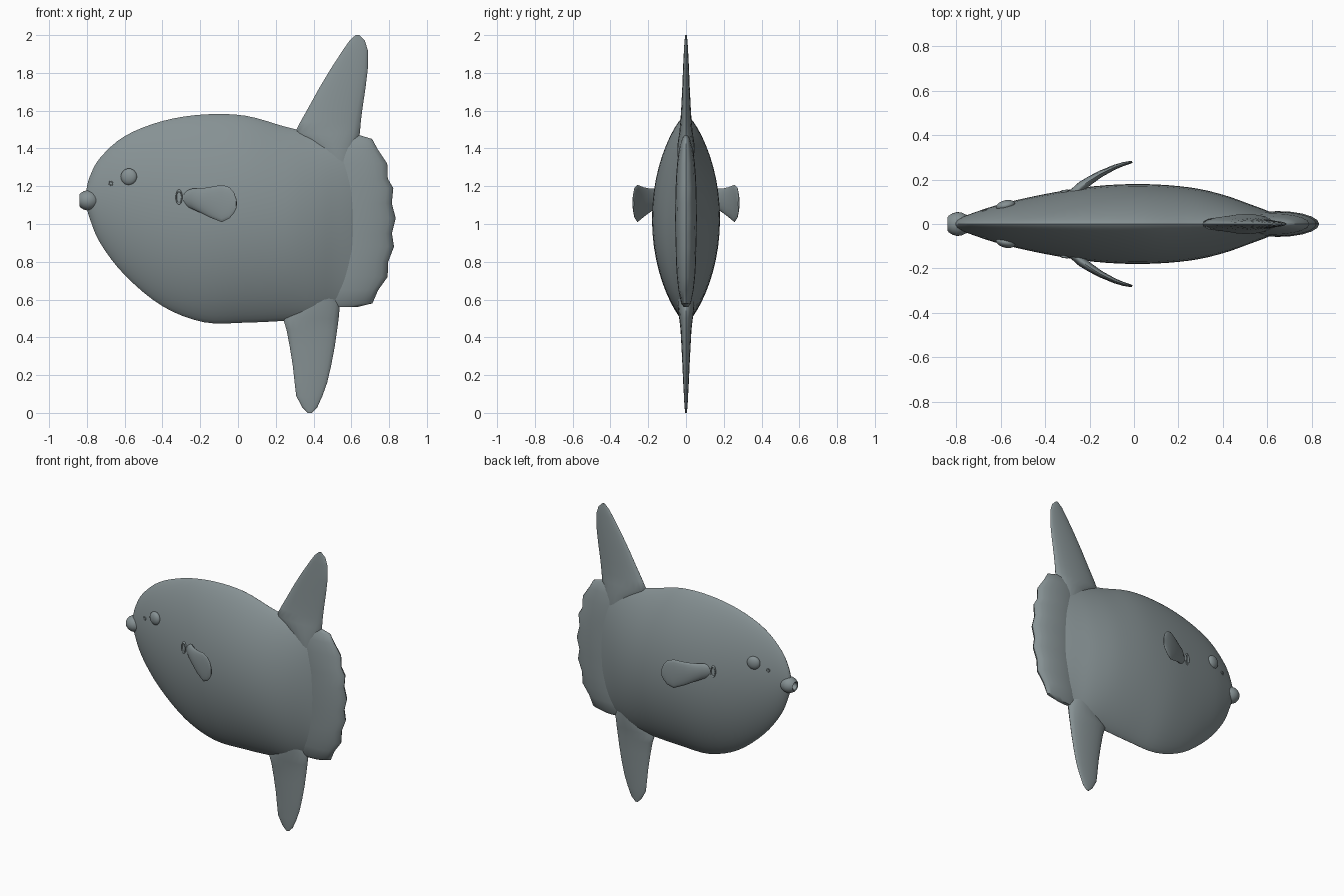
import bpy, bmesh, math
from mathutils import Vector

if "Cube" in bpy.data.objects:
    bpy.data.objects.remove(bpy.data.objects["Cube"])

skin = bpy.data.materials.new("grey skin")
skin.diffuse_color = (0.24, 0.285, 0.295, 1)
skin.use_nodes = True
skin.node_tree.nodes["Principled BSDF"].inputs["Base Color"].default_value = skin.diffuse_color


def loft(name, rings):
    """Skin a list of closed rings and cap both ends."""
    bm = bmesh.new()
    vs = [[bm.verts.new(p) for p in r] for r in rings]
    n = len(rings[0])
    for a, b in zip(vs, vs[1:]):
        for i in range(n):
            j = (i + 1) % n
            bm.faces.new((a[i], a[j], b[j], b[i]))
    bm.faces.new(vs[0])
    bm.faces.new(vs[-1])
    bmesh.ops.recalc_face_normals(bm, faces=bm.faces)
    me = bpy.data.meshes.new(name)
    bm.to_mesh(me)
    bm.free()
    me.materials.append(skin)
    ob = bpy.data.objects.new(name, me)
    bpy.context.collection.objects.link(ob)
    return ob


def smooth_rows(rows, steps=4):
    """Catmull-Rom resampling of table rows."""
    rows = [Vector(r) for r in rows]
    out = []
    for i in range(len(rows) - 1):
        a, b = rows[max(i - 1, 0)], rows[i]
        c, d = rows[i + 1], rows[min(i + 2, len(rows) - 1)]
        for k in range(steps):
            t = k / steps
            out.append(0.5 * (2 * b + (c - a) * t + (2 * a - 5 * b + 4 * c - d) * t * t
                              + (3 * b - a - 3 * c + d) * t ** 3))
    return out + [rows[-1]]


def angles(n):
    return [2 * math.pi * i / n for i in range(n)]


# Body: rows of x, top z, bottom z, half width
body_rows = smooth_rows([
    (-0.805, 1.17, 1.10, 0.012), (-0.785, 1.25, 1.03, 0.025), (-0.73, 1.35, 0.90, 0.048),
    (-0.60, 1.465, 0.73, 0.09), (-0.40, 1.545, 0.565, 0.135), (-0.18, 1.58, 0.48, 0.17),
    (0.04, 1.573, 0.478, 0.18), (0.25, 1.515, 0.488, 0.165), (0.40, 1.48, 0.505, 0.132),
    (0.52, 1.455, 0.56, 0.09), (0.60, 1.43, 0.60, 0.06), (0.67, 1.40, 0.64, 0.03)])
POWER = 1.55


def body_ring(x, top, bottom, w):
    mid, h = (top + bottom) / 2, (top - bottom) / 2
    return [(x, math.copysign(abs(math.cos(t)) ** POWER, math.cos(t)) * w, mid + h * math.sin(t))
            for t in angles(48)]


loft("body", [body_ring(*r) for r in body_rows])


def body_y(x, z):
    """Half width of the body surface at x, z."""
    for a, b in zip(body_rows, body_rows[1:]):
        if a[0] <= x <= b[0]:
            r = a.lerp(b, (x - a[0]) / (b[0] - a[0]))
            s = (z - (r[1] + r[2]) / 2) / ((r[1] - r[2]) / 2)
            return r[3] * (1 - s * s) ** (POWER / 2)


def blade(name, rows):
    """Upright fin from rows of z, front x, back x, half thickness."""
    loft(name, [[((a + b) / 2 + (b - a) / 2 * math.cos(t), h * math.sin(t), z) for t in angles(20)]
                for z, a, b, h in rows])


# Upper and lower fins
blade("dorsal_fin", [
    (1.33, 0.46, 0.60, 0.045), (1.42, 0.38, 0.63, 0.045), (1.48, 0.30, 0.645, 0.036),
    (1.54, 0.33, 0.65, 0.030), (1.62, 0.375, 0.66, 0.025), (1.72, 0.43, 0.675, 0.020),
    (1.82, 0.49, 0.687, 0.016), (1.92, 0.555, 0.687, 0.011), (1.97, 0.59, 0.672, 0.008),
    (2.0, 0.622, 0.642, 0.004)])
blade("anal_fin", [
    (0.0, 0.37, 0.39, 0.004), (0.03, 0.34, 0.42, 0.008), (0.09, 0.308, 0.447, 0.011),
    (0.16, 0.30, 0.472, 0.015), (0.25, 0.29, 0.493, 0.019), (0.35, 0.274, 0.512, 0.024),
    (0.44, 0.257, 0.525, 0.029), (0.50, 0.238, 0.533, 0.036), (0.58, 0.30, 0.54, 0.045),
    (0.66, 0.37, 0.50, 0.045)])

# Scalloped tail edge
blade("tail_fin", [
    (0.56, 0.50, 0.63, 0.012), (0.58, 0.47, 0.712, 0.026), (0.65, 0.46, 0.742, 0.04),
    (0.72, 0.46, 0.792, 0.048), (0.80, 0.46, 0.795, 0.053), (0.88, 0.46, 0.826, 0.055),
    (0.95, 0.46, 0.815, 0.057), (1.03, 0.46, 0.835, 0.058), (1.11, 0.46, 0.814, 0.057),
    (1.19, 0.46, 0.822, 0.055), (1.24, 0.46, 0.793, 0.053), (1.32, 0.46, 0.79, 0.047),
    (1.40, 0.47, 0.737, 0.036), (1.45, 0.50, 0.71, 0.022), (1.468, 0.56, 0.65, 0.010)])

# Beak: turned profile of x, radius with a hollow front
loft("mouth", [[(x, r * math.cos(t), 1.125 + r * math.sin(t)) for t in angles(24)] for x, r in [
    (-0.735, 0.02), (-0.752, 0.04), (-0.775, 0.051), (-0.797, 0.054), (-0.818, 0.048),
    (-0.834, 0.038), (-0.84, 0.031), (-0.836, 0.025), (-0.82, 0.022), (-0.80, 0.016)]])


def on_side(ob, x, z, side):
    """Sit a part on the flank, turned to follow the body."""
    slope = (body_y(x + 0.03, z) - body_y(x - 0.03, z)) / 0.06
    ob.location = (x, side * body_y(x, z), z)
    ob.rotation_euler.z = side * math.atan(slope)


for side, tag in ((-1, "right"), (1, "left")):
    # Side fin: rows of x, y, top z, bottom z, half thickness
    loft("pectoral_fin_" + tag, [
        [(x + 0.4 * h * math.cos(t), side * (y - h * math.cos(t)), (a + b) / 2 + (a - b) / 2 * math.sin(t))
         for t in angles(20)]
        for x, y, a, b, h in [
            (-0.28, 0.13, 1.175, 1.095, 0.022), (-0.24, 0.167, 1.188, 1.078, 0.021),
            (-0.20, 0.195, 1.188, 1.06, 0.018), (-0.15, 0.226, 1.195, 1.035, 0.014),
            (-0.085, 0.257, 1.208, 1.01, 0.010), (-0.045, 0.271, 1.195, 1.03, 0.008),
            (-0.02, 0.277, 1.165, 1.06, 0.006), (-0.008, 0.28, 1.13, 1.085, 0.004)]])

    # Eye: flattened ball
    bpy.ops.mesh.primitive_uv_sphere_add(segments=24, ring_count=14, radius=1)
    eye = bpy.context.object
    eye.name = "eye_" + tag
    eye.scale = (0.044, 0.024, 0.044)
    eye.data.materials.append(skin)
    on_side(eye, -0.578, 1.25, side)

    # Nostril and gill opening: small rims
    for name, x, z, r, tube, narrow in (("nostril_", -0.673, 1.215, 0.010, 0.003, 1.0),
                                        ("gill_opening_", -0.312, 1.142, 0.034, 0.007, 0.45)):
        rings = [[((r + tube * math.cos(a)) * math.cos(t) * narrow, tube * math.sin(a),
                   (r + tube * math.cos(a)) * math.sin(t)) for t in angles(24)]
                 for a in [math.pi * k / 6 for k in range(-1, 8)]]
        rim = loft(name + tag, rings)
        # drop the caps so the rim stays open
        bm = bmesh.new()
        bm.from_mesh(rim.data)
        bmesh.ops.delete(bm, geom=[f for f in bm.faces if len(f.verts) > 4], context='FACES')
        bmesh.ops.recalc_face_normals(bm, faces=bm.faces)
        bm.to_mesh(rim.data)
        bm.free()
        if side < 0:
            rim.scale.y = -1
        on_side(rim, x, z, side)

bpy.ops.object.select_all(action='SELECT')
bpy.context.view_layer.objects.active = bpy.data.objects["body"]
bpy.ops.object.shade_smooth_by_angle(angle=math.radians(45))
